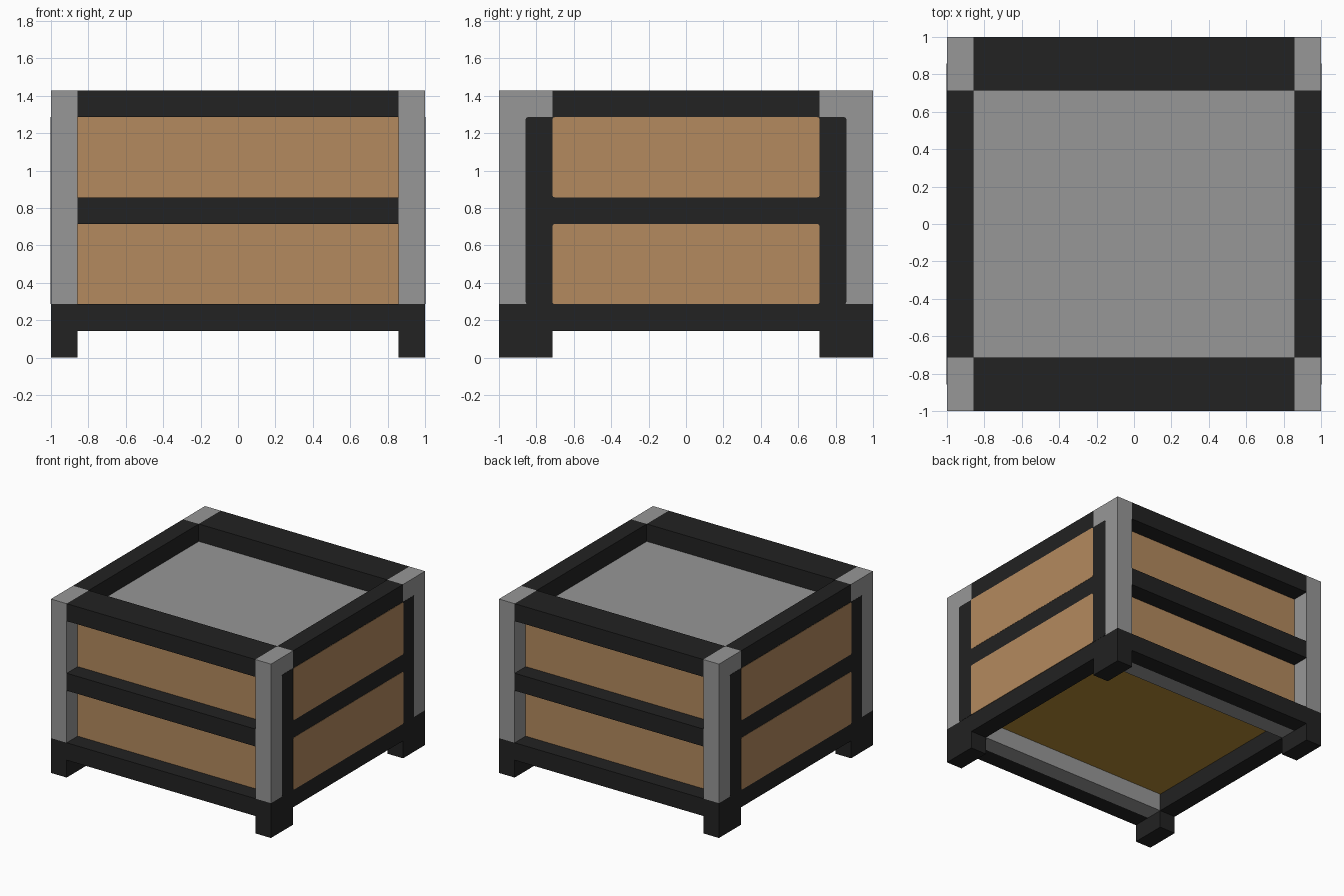
import bpy
import bmesh

cube = bpy.data.objects.get("Cube")
if cube:
    bpy.data.objects.remove(cube, do_unlink=True)

U = 1 / 7  # building unit: the crate is 14 x 14 x 10 units


def material(name, rgb):
    m = bpy.data.materials.new(name)
    m.use_nodes = True
    m.diffuse_color = (*rgb, 1)
    m.node_tree.nodes["Principled BSDF"].inputs["Base Color"].default_value = (*rgb, 1)
    return m


GREY = material("grey metal", (0.31, 0.31, 0.31))
DARK = material("dark metal", (0.016, 0.016, 0.016))
WOOD = material("light wood", (0.456, 0.254, 0.112))
GOLD = material("golden wood", (0.47, 0.26, 0.036))


def box(name, mat, x, y, z, round_corners=0):
    """Box from (min, max) ranges in units; optionally rounds its edges along x."""
    bm = bmesh.new()
    bmesh.ops.create_cube(bm, size=1)
    for v in bm.verts:
        v.co = [U * (r[0] if c < 0 else r[1]) for c, r in zip(v.co, (x, y, z))]
    if round_corners:
        edges = [e for e in bm.edges
                 if abs(e.verts[0].co.x - e.verts[1].co.x) > 1e-6]
        bmesh.ops.bevel(bm, geom=edges, offset=round_corners * U, segments=2,
                        profile=0.5, affect='EDGES')
    bmesh.ops.recalc_face_normals(bm, faces=bm.faces)
    mesh = bpy.data.meshes.new(name)
    bm.to_mesh(mesh)
    bm.free()
    mesh.materials.append(mat)
    ob = bpy.data.objects.new(name, mesh)
    bpy.context.collection.objects.link(ob)
    return ob


def span(sign, a, b):
    """Range a..b mirrored to the chosen side."""
    return (a, b) if sign > 0 else (-b, -a)


# Corner posts and feet
for sx, side in ((1, "left"), (-1, "right")):
    for sy, end in ((1, "back"), (-1, "front")):
        x, y = span(sx, 6, 7), span(sy, 5, 7)
        box(f"{end}_{side}_post", GREY, x, y, (2, 10))
        box(f"{end}_{side}_foot", DARK, x, y, (0, 1))

# Front and back: base beam, rails, recessed boards, inner floor support
for s, end in ((1, "back"), (-1, "front")):
    outer, inner = span(s, 6, 7), span(s, 5, 6)
    box(f"{end}_base_beam", DARK, (-6, 6), outer, (1, 2))
    box(f"{end}_floor_support", GREY, (-6, 6), inner, (1, 2))
    box(f"{end}_middle_rail", DARK, (-6, 6), span(s, 5, 7), (5, 6))
    box(f"{end}_top_rail", DARK, (-6, 6), span(s, 5, 7), (9, 10))
    for z, level in (((2, 5), "lower"), ((6, 9), "upper")):
        box(f"{end}_{level}_board", WOOD, (-6, 6), inner, z)

# Sides: base beam, wall, top rail, thin frame and flush boards
for s, side in ((1, "left"), (-1, "right")):
    x = span(s, 6, 7)
    box(f"{side}_base_beam", DARK, x, (-7, 7), (1, 2))
    box(f"{side}_wall", DARK, x, (-5, 5), (2, 9))
    box(f"{side}_top_rail", DARK, x, (-5, 5), (9, 10))
    box(f"{side}_frame", DARK, span(s, 6.98, 7.012), (-6, 6), (2, 9), 0.08)
    for z, level in (((2, 5), "lower"), ((6, 9), "upper")):
        box(f"{side}_{level}_board", WOOD, span(s, 6.98, 7.024), (-5, 5), z, 0.08)

# Sunken lid and floor
box("lid", GREY, (-6, 6), (-5, 5), (8, 9))
box("floor", GOLD, (-6, 6), (-5, 5), (2, 3))
